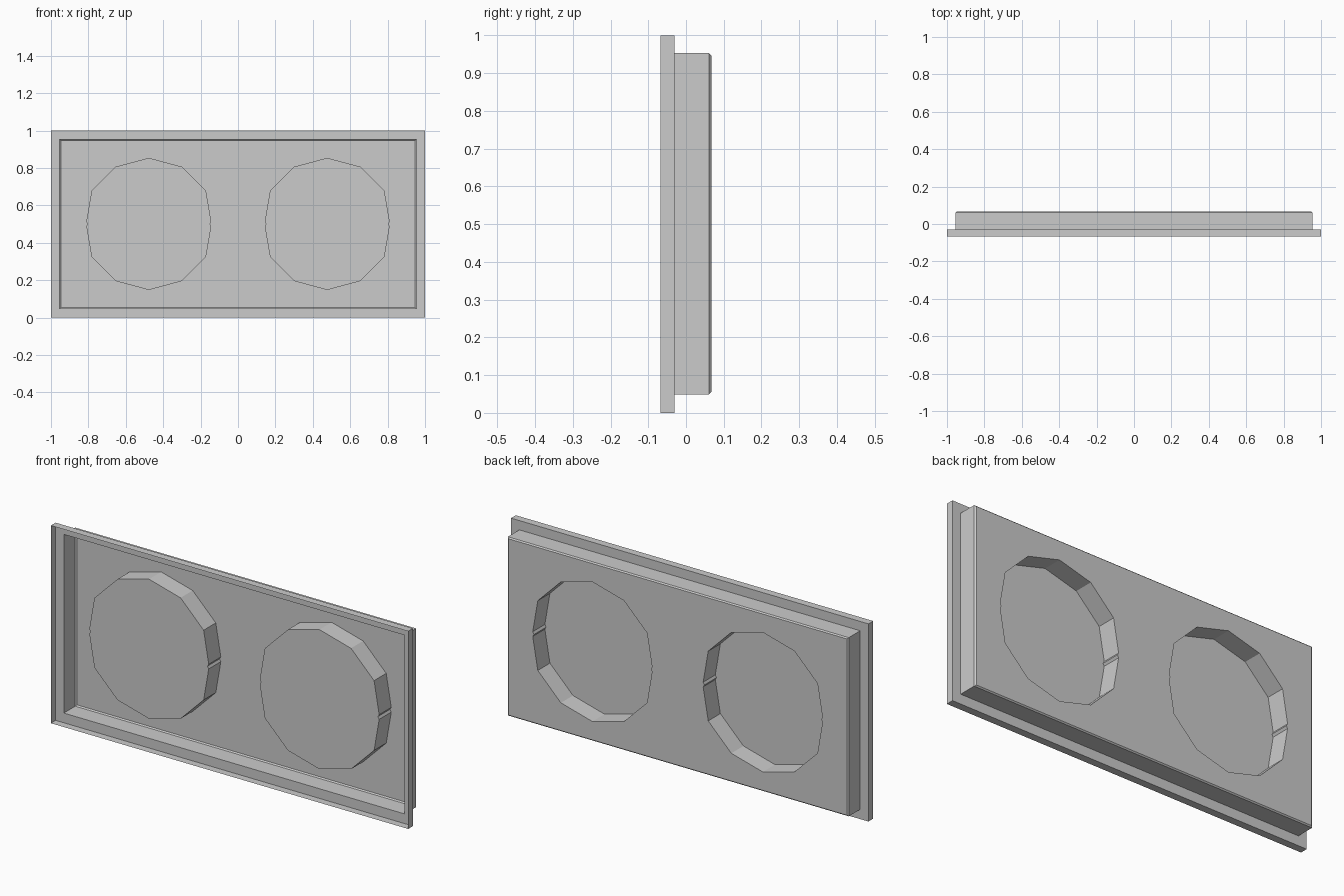
import bpy, bmesh
from math import cos, sin, radians
from mathutils import Vector

if "Cube" in bpy.data.objects:
    bpy.data.objects.remove(bpy.data.objects["Cube"])

bm = bmesh.new()
MID = 0.501          # height of the disc centres
DISC_X = 0.477


def loop(points, y):
    verts = [bm.verts.new((x, y, z)) for x, z in points]
    edges = [bm.edges.new((v, verts[(i + 1) % len(verts)])) for i, v in enumerate(verts)]
    return verts, edges


def bridge(a, b):
    n = len(a)
    for i in range(n):
        j = (i + 1) % n
        bm.faces.new((a[i], a[j], b[j], b[i]))


def rect(hx, hz):
    return [(-hx, MID - hz), (hx, MID - hz), (hx, MID + hz), (-hx, MID + hz)]


def disc(cx):
    # twelve-sided outline with a small notch at each side
    pts = []
    for a in range(0, 360, 30):
        if a % 180 == 0:
            s = 1 if a == 0 else -1
            pts += [(0.334 * s, -0.012 * s), (0.327 * s, 0), (0.334 * s, 0.012 * s)]
        else:
            pts.append((0.353 * cos(radians(a)), 0.353 * sin(radians(a))))
    return [(cx + x, MID + z) for x, z in pts]


# stepped tray: open front skirt, flange, side walls, small chamfer
full = [(-1, 0), (1, 0), (1, 1), (-1, 1)]
sections = [(full, -0.068), (full, -0.03), (rect(0.954, 0.452), -0.03),
            (rect(0.954, 0.452), 0.061), (rect(0.947, 0.446), 0.067)]
prev = None
for pts, y in sections:
    verts, edges = loop(pts, y)
    if prev:
        bridge(prev, verts)
    prev = verts
plate_edges = list(edges)

# two discs pressed forward from the back panel
for cx in (-DISC_X, DISC_X):
    base, base_edges = loop(disc(cx), 0.067)
    cap, _ = loop(disc(cx), -0.03)
    bridge(base, cap)
    bm.faces.new(cap)
    plate_edges += base_edges

# back panel around the discs
res = bmesh.ops.triangle_fill(bm, edges=plate_edges, use_beauty=True, normal=Vector((0, 1, 0)))
inside = []
for f in res["geom"]:
    if isinstance(f, bmesh.types.BMFace):
        c = f.calc_center_median()
        on_disc = all(abs((Vector((abs(v.co.x) - DISC_X, v.co.z - MID))).length) < 0.36
                      for v in f.verts)
        if on_disc and (abs(c.x) - DISC_X) ** 2 + (c.z - MID) ** 2 < 0.325 ** 2 \
                and len({v.co.x > 0 for v in f.verts}) == 1 \
                and max(abs(abs(v.co.x) - DISC_X) for v in f.verts) > 0.33 \
                and f.calc_area() > 0.001:
            inside.append(f)
bmesh.ops.delete(bm, geom=inside, context="FACES_ONLY")
bmesh.ops.recalc_face_normals(bm, faces=bm.faces[:])

mesh = bpy.data.meshes.new("pressed_panel")
bm.to_mesh(mesh)
bm.free()
bpy.context.collection.objects.link(bpy.data.objects.new("pressed_panel", mesh))
